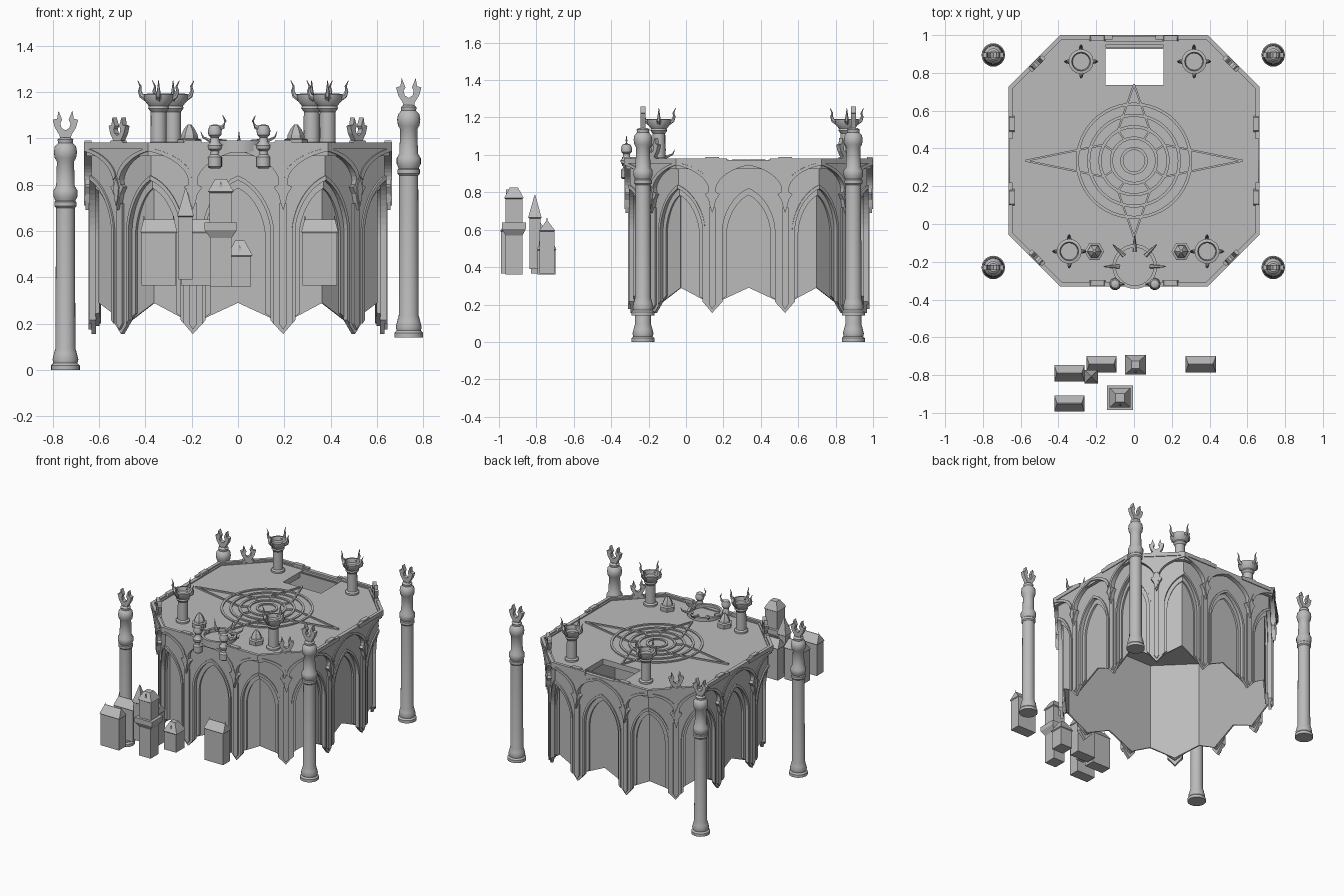
import bpy, bmesh, math
from mathutils import Vector

if "Cube" in bpy.data.objects:
    bpy.data.objects.remove(bpy.data.objects["Cube"])

GREY = (0.5, 0.5, 0.5, 1)
stone = bpy.data.materials.new("grey stone")
stone.use_nodes = True
stone.diffuse_color = GREY
stone.node_tree.nodes["Principled BSDF"].inputs["Base Color"].default_value = GREY

CY = 0.335      # platform centre on y
HALF = 0.195    # half width of one pier bay
TOP = 0.965     # floor height


def finish(name, bm, smooth=False):
    bmesh.ops.recalc_face_normals(bm, faces=bm.faces)
    me = bpy.data.meshes.new(name)
    bm.to_mesh(me)
    bm.free()
    ob = bpy.data.objects.new(name, me)
    bpy.context.collection.objects.link(ob)
    me.materials.append(stone)
    if smooth:
        bpy.ops.object.select_all(action='DESELECT')
        ob.select_set(True)
        bpy.context.view_layer.objects.active = ob
        bpy.ops.object.shade_smooth_by_angle(angle=math.radians(35))
    return ob


def loft(bm, rings, caps=True):
    vs = [[bm.verts.new(p) for p in r] for r in rings]
    n = len(vs[0])
    for a, b in zip(vs, vs[1:]):
        for i in range(n):
            bm.faces.new((a[i], a[(i + 1) % n], b[(i + 1) % n], b[i]))
    if caps:
        bm.faces.new(vs[0])
        bm.faces.new(vs[-1])


def lathe(bm, profile, at, segs=20):
    x, y, z = at
    loft(bm, [[(x + r * math.cos(math.tau * i / segs), y + r * math.sin(math.tau * i / segs), z + h)
               for i in range(segs)] for r, h in profile])


def horn(bm, path, radius, segs=6):
    # tapered tube that follows a path to a fine tip
    pts = [Vector(p) for p in path]
    rings = []
    for i, p in enumerate(pts):
        d = (pts[min(i + 1, len(pts) - 1)] - pts[max(i - 1, 0)]).normalized()
        a = d.cross(Vector((-d.y, d.x, 0.3))).normalized()
        b = d.cross(a)
        r = radius * (1 - 0.9 * i / (len(pts) - 1))
        rings.append([p + r * (math.cos(math.tau * k / segs) * a + math.sin(math.tau * k / segs) * b)
                      for k in range(segs)])
    loft(bm, rings)


def sym(half):
    return half + [(-u, z) for u, z in reversed(half) if abs(u) > 1e-6]


def flip(pts):
    return [(-u, z) for u, z in pts]


def arch(hw, spring, apex, n=10):
    return [(hw + (HALF - hw) * (i / n) ** 1.7,
             spring + (apex - spring) * math.sin(1.2 * i / n) / math.sin(1.2)) for i in range(n + 1)]


# --- pier bays: four straight sides with two piers, four chamfers with one ---
BAYS = []
for k in range(4):
    a = k * math.pi / 2
    BAYS += [(a, 0.665, -HALF), (a, 0.665, HALF), (a + math.pi / 4, 0.746, 0)]


def bay_point(bay, u, z, d):
    a, apothem, s = bay
    if s == 0 or u * s > 0:
        u *= 1 - 0.414 * d / HALF      # mitre at the corners
    o, t = Vector((math.cos(a), math.sin(a), 0)), Vector((-math.sin(a), math.cos(a), 0))
    return Vector((0, CY, z)) + o * (apothem - d) + t * (s + u)


def wall_layer(name, shapes, d0, d1):
    bm = bmesh.new()
    for bay in BAYS:
        for pts in shapes:
            loft(bm, [[bay_point(bay, u, z, d) for u, z in pts] for d in (d0, d1)])
    return finish(name, bm)


def band(lower, upper):
    pts = lower + upper[::-1]
    return [pts, flip(pts)]


niche = [(0, 0.2), (HALF, 0.29), (HALF, 0.96)]
outer = arch(0.055, 0.6, 0.82)
inner = arch(0.078, 0.58, 0.785)
vault = arch(0.02, 0.82, 0.945)
wall_layer("niche_walls", [sym(niche)], 0.064, 0.074)
wall_layer("inner_arches", [sym([(0, 0.19), (0.078, 0.245)] + inner + [(HALF, 0.9)])], 0.05, 0.066)
wall_layer("outer_arches", [sym([(0, 0.155), (0.055, 0.215)] + outer + [(HALF, 0.96)])], 0.032, 0.052)
wall_layer("arch_mouldings", band([(0.04, 0.2)] + arch(0.04, 0.6, 0.84), [(0.055, 0.215)] + outer), 0.024, 0.034)
wall_layer("pier_ribs", [sym([(0, 0.175), (0.018, 0.2), (0.018, 0.72)])], 0.02, 0.034)
wall_layer("vault_brackets", [sym([(0, 0.69), (0.012, 0.725), (0.02, 0.76), (0.04, 0.79), (0.022, 0.8)]
                                  + vault + [(HALF, 0.972)])], 0.006, 0.034)
wall_layer("vault_mouldings", band(vault, arch(0.004, 0.835, 0.96)), 0, 0.008)
wall_layer("bracket_leaves", [sym([(0, 0.71), (0.01, 0.74), (0.016, 0.79), (0, 0.83)])], 0, 0.008)

# --- raised rim, open at the middle of each straight side ---
bm = bmesh.new()
for bay in BAYS:
    s = bay[2]
    u0, u1 = (-0.08, HALF) if s > 0 else (-HALF, 0.08) if s < 0 else (-HALF, HALF)
    loft(bm, [[bay_point(bay, u, z, d) for u, z in
               ((u0, 0.955), (u1, 0.955), (u1, 0.982), (u0, 0.982))] for d in (0, 0.022)])
    loft(bm, [[bay_point(bay, u, z, d) for u, z in
               ((-0.05, 0.96), (0.05, 0.96), (0.035, 0.99), (-0.035, 0.99))] for d in (0.002, 0.032)])
finish("parapet_rim", bm)

# --- floor slab with a notch at the back ---
e, c = 0.655, 0.388
pts = [(-0.15, e), (-0.15, 0.4), (0.155, 0.4), (0.155, e), (c, e), (e, c), (e, -c),
       (c, -e), (-c, -e), (-e, -c), (-e, c), (-c, e)]
bm = bmesh.new()
loft(bm, [[(x, y + CY, z) for x, y in pts] for z in (0.925, TOP)])
finish("floor_slab", bm)

# --- floor pattern: rings and a four pointed star ---
bm = bmesh.new()
for r in (0.065, 0.12, 0.18, 0.24, 0.3):
    lathe_rings = [[((r + w) * math.cos(math.tau * i / 48), CY + (r + w) * math.sin(math.tau * i / 48), z)
                    for i in range(48)] for w, z in ((-0.008, TOP), (-0.008, TOP + 0.008),
                                                     (0.008, TOP + 0.008), (0.008, TOP))]
    loft(bm, lathe_rings, caps=False)
finish("floor_rings", bm)


def strip(bm, p, q, w, z0, z1):
    p, q = Vector(p), Vector(q)
    n = (q - p).orthogonal().normalized() * w
    loft(bm, [[(*v, z) for v in (p + n, q + n, q - n, p - n)] for z in (z0, z1)])


bm = bmesh.new()
for k in range(4):
    a = k * math.pi / 2
    o, t = Vector((math.cos(a), math.sin(a))), Vector((-math.sin(a), math.cos(a)))
    ctr = Vector((0, CY))
    tip = ctr + o * (0.575 if k % 2 == 0 else 0.405)
    for s in (-1, 1):
        shoulder = ctr + o * 0.16 + t * s * 0.085
        strip(bm, shoulder, tip, 0.005, TOP, TOP + 0.01)
        strip(bm, ctr + o * 0.11 + t * s * 0.05, shoulder, 0.005, TOP, TOP + 0.01)
finish("floor_star", bm)


# --- claw finials ---
CLAW = sym([(0, 0.04), (0.017, 0.05), (0.022, 0.07), (0.014, 0.085), (0.03, 0.125), (0.036, 0.09),
            (0.055, 0.085), (0.045, 0.05), (0.026, 0.02), (0.022, 0)][::-1])


def claw(bm, at, angle=0, scale=1):
    t, n = Vector((math.cos(angle), math.sin(angle), 0)), Vector((-math.sin(angle), math.cos(angle), 0))
    loft(bm, [[Vector(at) + scale * (t * u + n * d + Vector((0, 0, z))) for u, z in CLAW]
              for d in (-0.014, 0.014)])


bm = bmesh.new()
for bay in BAYS:
    if bay[2] == 0:
        claw(bm, bay_point(bay, 0, 0.975, 0.02), bay[0] + math.pi / 2, 0.93)
finish("chamfer_claws", bm)

# --- four free standing pillars; those on the left side stand higher ---
PILLAR = [(0.062, 0), (0.062, 0.02), (0.052, 0.03), (0.056, 0.045), (0.05, 0.07), (0.043, 0.095),
          (0.041, 0.7), (0.048, 0.708), (0.048, 0.725), (0.043, 0.73), (0.052, 0.75), (0.052, 0.775),
          (0.04, 0.795), (0.037, 0.9), (0.046, 0.915), (0.05, 0.94), (0.046, 0.965), (0.032, 0.98),
          (0.034, 0.995), (0.022, 1.005)]
for x, z, side in ((-0.745, 0, "right"), (0.737, 0.14, "left")):
    for y, end in ((-0.23, "front"), (0.895, "back")):
        bm = bmesh.new()
        lathe(bm, PILLAR, (x, y, z), 24)
        claw(bm, (x, y, z + 0.995))
        finish(f"{end}_{side}_pillar", bm, True)

# --- horned columns on the platform ---
COLUMN = [(0.046, 0), (0.046, 0.012), (0.035, 0.02), (0.034, 0.15), (0.045, 0.165), (0.042, 0.175),
          (0.062, 0.2), (0.066, 0.225), (0.05, 0.228), (0.045, 0.2)]
for i, (x, y) in enumerate(((-0.28, 0.86), (0.318, 0.86), (-0.343, -0.145), (0.387, -0.145))):
    bm = bmesh.new()
    lathe(bm, COLUMN, (x, y, TOP), 16)
    for k in range(4):
        ca, sa = math.cos(k * math.pi / 2), math.sin(k * math.pi / 2)
        horn(bm, [(x + r * ca, y + r * sa, z) for r, z in
                  ((0.05, 1.17), (0.075, 1.185), (0.082, 1.205), (0.078, 1.225), (0.09, 1.25))], 0.014)
    finish(f"horned_column_{i + 1}", bm, True)

# --- six sided braziers ---
for x, side in ((-0.21, "right"), (0.25, "left")):
    bm = bmesh.new()
    lathe(bm, [(0.05, 0), (0.052, 0.03), (0.038, 0.035), (0.036, 0.05), (0.024, 0.075), (0.008, 0.095)],
          (x, -0.145, TOP), 6)
    finish(f"{side}_brazier", bm)

# --- ring altar with horns and two lantern posts ---
bm = bmesh.new()
RX, RY = 0.004, -0.225
loft(bm, [[(RX + r * math.cos(math.tau * i / 32), RY + r * math.sin(math.tau * i / 32), z)
           for i in range(32)] for r, z in ((0.1, TOP), (0.1, 0.99), (0.118, 0.99), (0.118, 0.94), (0.1, 0.94))])
for k in range(8):
    a = k * math.pi / 4
    if k in (5, 7):
        continue
    horn(bm, [(RX + r * math.cos(a), RY + r * math.sin(a), z) for r, z in
              ((0.08, 0.985), (0.125, 0.99), (0.155, 1.005), (0.165, 1.03))]
         if k != 6 else [(RX, RY - 0.09, z) for z in (0.98, 1.04, 1.105)], 0.011)
finish("ring_altar", bm, True)
LANTERN = [(0.02, 0), (0.03, 0.008), (0.03, 0.05), (0.02, 0.06), (0.018, 0.075), (0.03, 0.085), (0.032, 0.1),
           (0.02, 0.115), (0.018, 0.135), (0.028, 0.145), (0.03, 0.165), (0.022, 0.185), (0.008, 0.19)]
for x, s, side in ((-0.1, 1, "right"), (0.11, -1, "left")):
    bm = bmesh.new()
    lathe(bm, LANTERN, (x, -0.318, 0.87), 16)
    horn(bm, [(x + s * u, -0.318, z) for u, z in
              ((0.01, 1.04), (0.035, 1.05), (0.046, 1.075), (0.034, 1.1))], 0.013)
    finish(f"{side}_lantern_post", bm, True)


# --- small buildings at the front ---
def box_rings(x, y, rows):
    return [[(x + sx * w, y + sy * d, z) for sx, sy in ((-1, -1), (1, -1), (1, 1), (-1, 1))] for w, d, z in rows]


for i, (x, y) in enumerate(((-0.342, -0.79), (-0.342, -0.95), (-0.172, -0.743), (0.353, -0.743))):
    bm = bmesh.new()
    loft(bm, box_rings(x, y, ((0.075, 0.04, 0.365), (0.075, 0.04, 0.59), (0.08, 0.043, 0.595),
                              (0.066, 0.002, 0.65))))
    for s in (-1, 1):
        lathe(bm, [(0.004, 0), (0.001, 0.02)], (x + s * 0.064, y, 0.645), 4)
    finish(f"gabled_house_{i + 1}", bm)

for name, x, y, rows in (
        ("spire_tower", -0.226, -0.808, ((0.03, 0.03, 0.39), (0.03, 0.03, 0.66), (0.036, 0.036, 0.665),
                                         (0.002, 0.002, 0.785))),
        ("small_hall", 0.008, -0.745, ((0.048, 0.048, 0.36), (0.048, 0.048, 0.49), (0.055, 0.052, 0.495),
                                       (0.02, 0.02, 0.56))),
        ("watch_tower", -0.074, -0.92, ((0.046, 0.046, 0.36), (0.046, 0.046, 0.57), (0.07, 0.064, 0.605),
                                        (0.07, 0.064, 0.638), (0.048, 0.046, 0.638), (0.048, 0.046, 0.765),
                                        (0.055, 0.052, 0.77), (0.025, 0.022, 0.825)))):
    bm = bmesh.new()
    loft(bm, box_rings(x, y, rows))
    if name != "spire_tower":
        w, d, z = rows[-2]
        # dormer on the front slope
        loft(bm, [[(x + u, v, z + h) for u, h in ((-0.01, 0.012), (0.01, 0.012), (0, 0.045))]
                  for v in (y - d * 0.8, y)])
    finish(name, bm)
